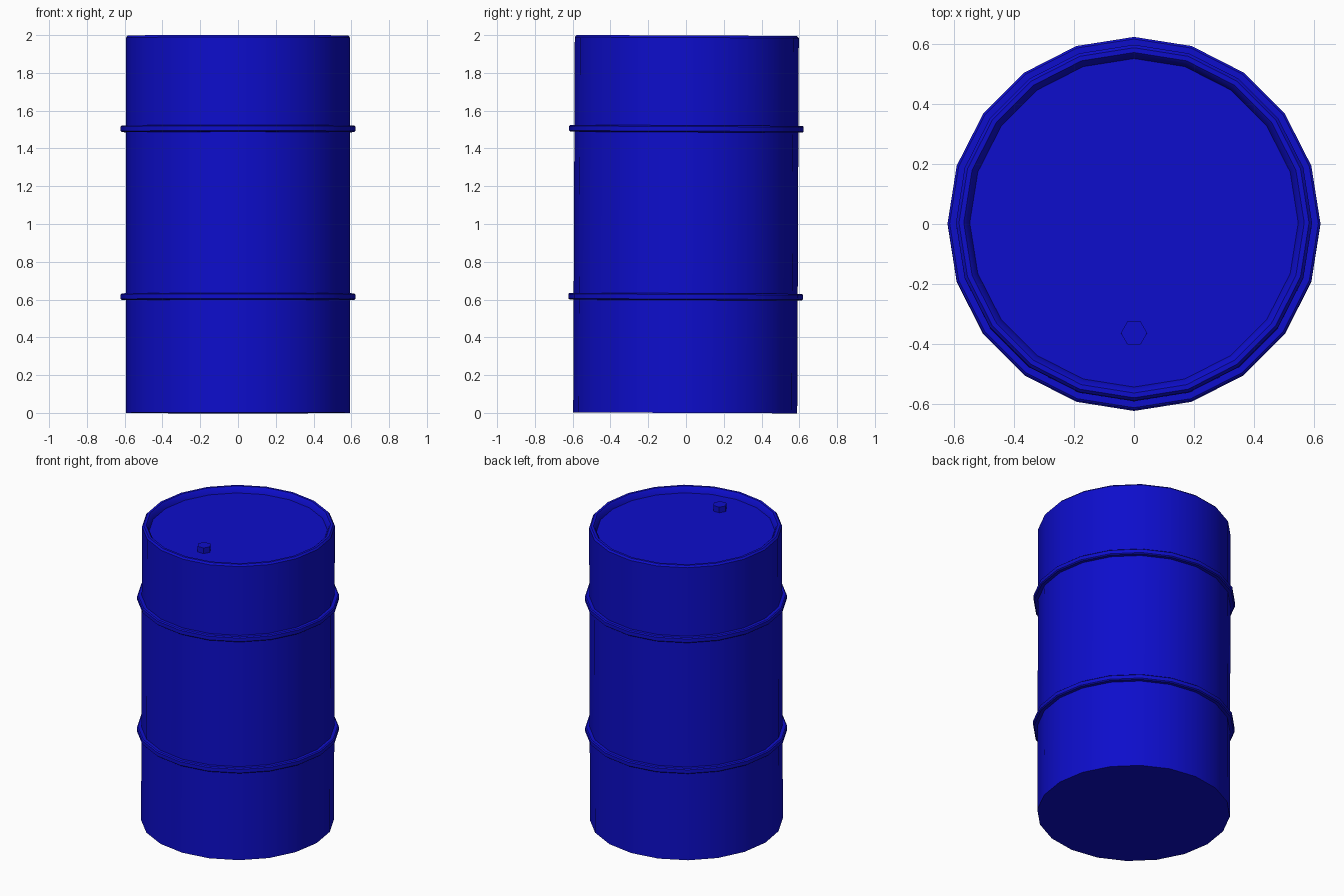
import bpy, bmesh, math

if "Cube" in bpy.data.objects:
    bpy.data.objects.remove(bpy.data.objects["Cube"])

LEAN = math.radians(-0.24)  # the drum leans back very slightly

paint = bpy.data.materials.new("blue_paint")
paint.diffuse_color = (0.004, 0.004, 0.6, 1)
paint.use_nodes = True
paint.node_tree.nodes["Principled BSDF"].inputs["Base Color"].default_value = paint.diffuse_color


def lathe(name, profile, sides=20, closed=False, centre=(0, 0)):
    """Revolve (radius, z) points around a vertical axis; cap the ends if open."""
    bm = bmesh.new()
    rings = []
    for r, z in profile:
        rings.append([bm.verts.new((centre[0] + r * math.cos(2 * math.pi * i / sides),
                                    centre[1] + r * math.sin(2 * math.pi * i / sides), z))
                      for i in range(sides)])
    pairs = list(zip(rings, rings[1:]))
    if closed:
        pairs.append((rings[-1], rings[0]))
    else:
        bm.faces.new(rings[0][::-1])
        bm.faces.new(rings[-1])
    for a, b in pairs:
        for i in range(sides):
            j = (i + 1) % sides
            bm.faces.new((a[i], a[j], b[j], b[i]))
    bmesh.ops.recalc_face_normals(bm, faces=bm.faces)
    mesh = bpy.data.meshes.new(name)
    bm.to_mesh(mesh)
    bm.free()
    mesh.materials.append(paint)
    obj = bpy.data.objects.new(name, mesh)
    bpy.context.collection.objects.link(obj)
    # lean about the drum's middle height
    obj.rotation_euler.x = LEAN
    obj.location = (0, math.sin(LEAN), 1 - math.cos(LEAN))
    bpy.ops.object.select_all(action='DESELECT')
    obj.select_set(True)
    bpy.context.view_layer.objects.active = obj
    bpy.ops.object.shade_smooth_by_angle(angle=math.radians(30))
    return obj


# Drum wall, rolled rim and recessed lid
lathe("drum_body", [(0.593, 0.0), (0.593, 1.987), (0.583, 1.998),
                    (0.567, 1.998), (0.557, 1.988), (0.547, 1.96)])

# Two raised hoops around the wall
for name, z in (("lower_hoop", 0.615), ("upper_hoop", 1.504)):
    lathe(name, [(0.585, z - 0.018), (0.614, z - 0.018), (0.621, z - 0.012),
                 (0.621, z + 0.012), (0.614, z + 0.018), (0.585, z + 0.018)],
          closed=True)

# Hexagonal filler plug on the lid
lathe("filler_plug", [(0.044, 1.955), (0.044, 1.998)], sides=6, centre=(0, -0.367))
